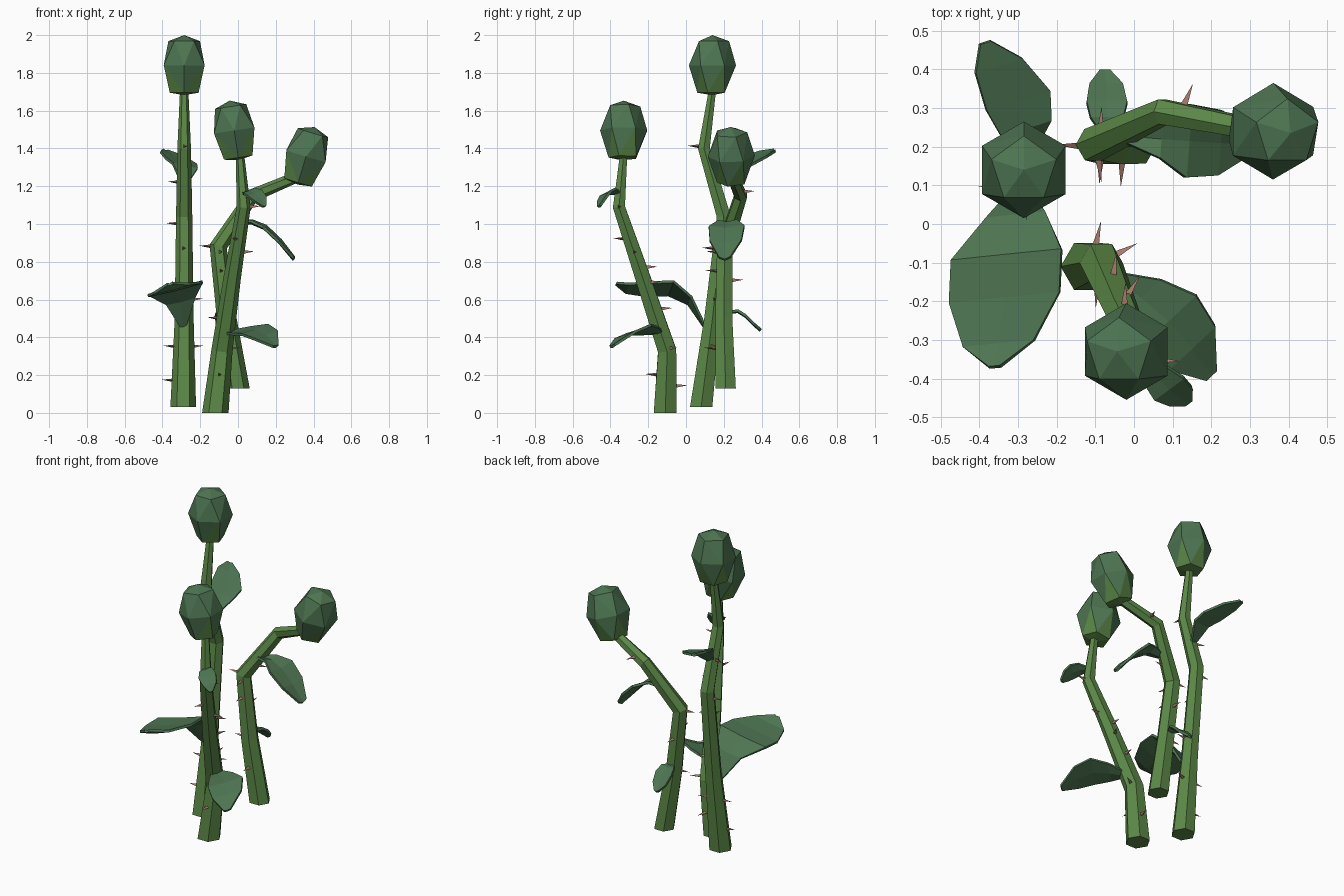
import bpy, bmesh, math
from mathutils import Vector

if "Cube" in bpy.data.objects:
    bpy.data.objects.remove(bpy.data.objects["Cube"])

def material(name, rgb):
    m = bpy.data.materials.new(name)
    m.diffuse_color = (*rgb, 1)
    m.use_nodes = True
    m.node_tree.nodes["Principled BSDF"].inputs["Base Color"].default_value = m.diffuse_color
    return m

STEM = material("stem green", (0.105, 0.245, 0.062))
LEAF = material("leaf green", (0.075, 0.175, 0.083))
THORN = material("thorn brown", (0.38, 0.19, 0.145))

def finish(bm, name, mats):
    bmesh.ops.recalc_face_normals(bm, faces=bm.faces)
    me = bpy.data.meshes.new(name)
    bm.to_mesh(me)
    bm.free()
    ob = bpy.data.objects.new(name, me)
    bpy.context.collection.objects.link(ob)
    for m in mats:
        me.materials.append(m)
    return ob

def stem(name, path, radii):
    """Six-sided tapering tube along a path."""
    pts = [Vector(p) for p in path]
    bm = bmesh.new()
    rings = []
    for i, p in enumerate(pts):
        t = Vector((0, 0, 1))
        if i:
            a = (pts[i] - pts[i - 1]).normalized()
            b = (pts[min(i + 1, len(pts) - 1)] - p).normalized()
            t = (a + b).normalized()
        turn = Vector((0, 0, 1)).rotation_difference(t)
        rings.append([bm.verts.new(p + turn @ Vector((radii[i] * math.cos(k * math.pi / 3),
                      radii[i] * math.sin(k * math.pi / 3), 0))) for k in range(6)])
    for lo, hi in zip(rings, rings[1:]):
        for k in range(6):
            n = (k + 1) % 6
            bm.faces.new((lo[k], lo[n], hi[n], hi[k]))
    bm.faces.new(rings[0])
    bm.faces.new(rings[-1])
    finish(bm, name, [STEM])

def bud(name, centre, axis):
    """Faceted closed bud, with green sepals on the underside."""
    turn = Vector((0, 0, 1)).rotation_difference(Vector(axis).normalized())
    bm = bmesh.new()
    # sides, radius, height, start angle of each ring
    for n, r, z, start in ((1, 0, 0.16, 0), (5, 0.088, 0.128, 90), (6, 0.125, 0, 90),
                           (5, 0.08, -0.145, 270), (1, 0, -0.158, 0)):
        for k in range(n):
            a = math.radians(start + 360 * k / n)
            bm.verts.new((r * math.cos(a), r * math.sin(a), z))
    bmesh.ops.convex_hull(bm, input=bm.verts)
    for f in bm.faces:
        f.material_index = int(f.calc_center_median().z < -0.07)
    for v in bm.verts:
        v.co = Vector(centre) + turn @ v.co
    finish(bm, name, [LEAF, STEM])

def leaf(name, rib, half, side, fold=0.012):
    """Creased leaf blade: a midrib with edges to both sides."""
    side = Vector(side).normalized()
    bm = bmesh.new()
    rows = []
    for p, w in zip(rib, half):
        p = Vector(p)
        rows.append([bm.verts.new(p + side * w * s + Vector((0, 0, fold * abs(s))))
                     for s in (-1, 0, 1)])
    for a, b in zip(rows, rows[1:]):
        for k in (0, 1):
            bm.faces.new((a[k], a[k + 1], b[k + 1], b[k]))
    ob = finish(bm, name, [LEAF])
    mod = ob.modifiers.new("thickness", 'SOLIDIFY')
    mod.thickness = 0.014
    mod.offset = 0

def thorns(name, path, radii, spots):
    """Small three-sided spikes: height on the stem and compass angle."""
    bm = bmesh.new()
    for z, deg in spots:
        for i in range(len(path) - 1):
            if path[i][2] <= z <= path[i + 1][2]:
                f = (z - path[i][2]) / (path[i + 1][2] - path[i][2])
                p = Vector(path[i]).lerp(Vector(path[i + 1]), f)
                r = radii[i] + (radii[i + 1] - radii[i]) * f
        d = Vector((math.cos(math.radians(deg)), math.sin(math.radians(deg)), 0.05))
        u = Vector((-d.y, d.x, 0))
        base = [bm.verts.new(p + d * r * 0.75 + 0.012 * (u * math.cos(a) + Vector((0, 0, math.sin(a)))))
                for a in (0, 2.09, 4.19)]
        tip = bm.verts.new(p + d * (r + 0.052))
        bm.faces.new(base)
        for k in range(3):
            bm.faces.new((base[k], base[(k + 1) % 3], tip))
    finish(bm, name, [THORN])

# Stems with their thorns
tall = [(-0.29, 0.08, 0.03), (-0.285, 0.14, 0.5), (-0.285, 0.2, 1.04),
        (-0.285, 0.095, 1.4), (-0.285, 0.14, 1.71)]
tall_r = [0.068, 0.05, 0.043, 0.036, 0.022]
front = [(-0.12, -0.11, 0), (-0.085, -0.10, 0.33), (-0.03, -0.23, 0.72),
         (0.03, -0.355, 1.09), (0.01, -0.33, 1.37)]
front_r = [0.07, 0.056, 0.046, 0.037, 0.022]
bent = [(0.0, 0.21, 0.13), (-0.06, 0.2, 0.5), (-0.105, 0.205, 0.88),
        (0.075, 0.29, 1.15), (0.29, 0.25, 1.24)]
bent_r = [0.062, 0.052, 0.047, 0.037, 0.03]
for label, path, radii, spots in (
        ("tall", tall, tall_r, [(0.17, 180), (0.35, 180), (0.35, 20), (0.6, 0), (0.87, 265),
                                (1.0, 180), (1.22, 160), (1.41, 275)]),
        ("front", front, front_r, [(0.14, 80), (0.2, 270), (0.34, 30), (0.55, 85), (0.69, 60),
                                   (0.77, 90), (0.85, 0), (0.92, 250), (1.09, 0)]),
        ("bent", bent, bent_r, [(0.34, 270), (0.5, 180), (0.7, 90), (0.75, 270), (0.85, 280),
                                (0.88, 180), (0.95, 0), (1.17, 70)])):
    stem(label + "_stem", path, radii)
    thorns(label + "_thorns", path, radii, spots)

# Buds
bud("tall_bud", (-0.285, 0.14, 1.84), (0, 0, 1))
bud("front_bud", (-0.02, -0.33, 1.495), (-0.15, 0.0, 1))
bud("bent_bud", (0.36, 0.24, 1.36), (0.3, -0.03, 1))

# Leaves
leaf("tall_lower_leaf", [(-0.29, 0.1, 0.45), (-0.305, 0.02, 0.59), (-0.33, -0.08, 0.655),
                         (-0.335, -0.19, 0.65), (-0.35, -0.31, 0.655), (-0.36, -0.37, 0.68)],
     [0.015, 0.08, 0.148, 0.148, 0.095, 0.015], (1, 0.1, 0.25), 0.005)
leaf("tall_upper_leaf", [(-0.285, 0.16, 1.2), (-0.28, 0.25, 1.3), (-0.3, 0.32, 1.325),
                         (-0.35, 0.41, 1.365), (-0.385, 0.47, 1.385)],
     [0.012, 0.07, 0.088, 0.065, 0.015], (0.95, 0.3, -0.2), 0.005)
leaf("front_lower_leaf", [(-0.07, -0.13, 0.42), (0.02, -0.19, 0.43), (0.09, -0.25, 0.435),
                          (0.15, -0.32, 0.405), (0.2, -0.39, 0.35)],
     [0.012, 0.07, 0.1, 0.085, 0.02], (0.7, 0.65, 0.25), 0.005)
leaf("front_upper_leaf", [(0.03, -0.35, 1.16), (0.06, -0.395, 1.17), (0.09, -0.425, 1.155),
                          (0.12, -0.445, 1.125), (0.14, -0.46, 1.09)],
     [0.01, 0.04, 0.05, 0.04, 0.012], (0.75, 0.55, 0.3), 0.004)
leaf("bent_upper_leaf", [(-0.04, 0.23, 0.99), (0.07, 0.22, 1.005), (0.14, 0.215, 0.975),
                         (0.22, 0.21, 0.9), (0.295, 0.205, 0.81)],
     [0.012, 0.05, 0.095, 0.085, 0.03], (0.08, 1, 0.03))
leaf("bent_lower_leaf", [(-0.065, 0.22, 0.53), (-0.07, 0.275, 0.535), (-0.07, 0.315, 0.51),
                         (-0.072, 0.36, 0.465), (-0.075, 0.395, 0.435)],
     [0.01, 0.043, 0.053, 0.044, 0.015], (1, 0, 0), 0.006)
